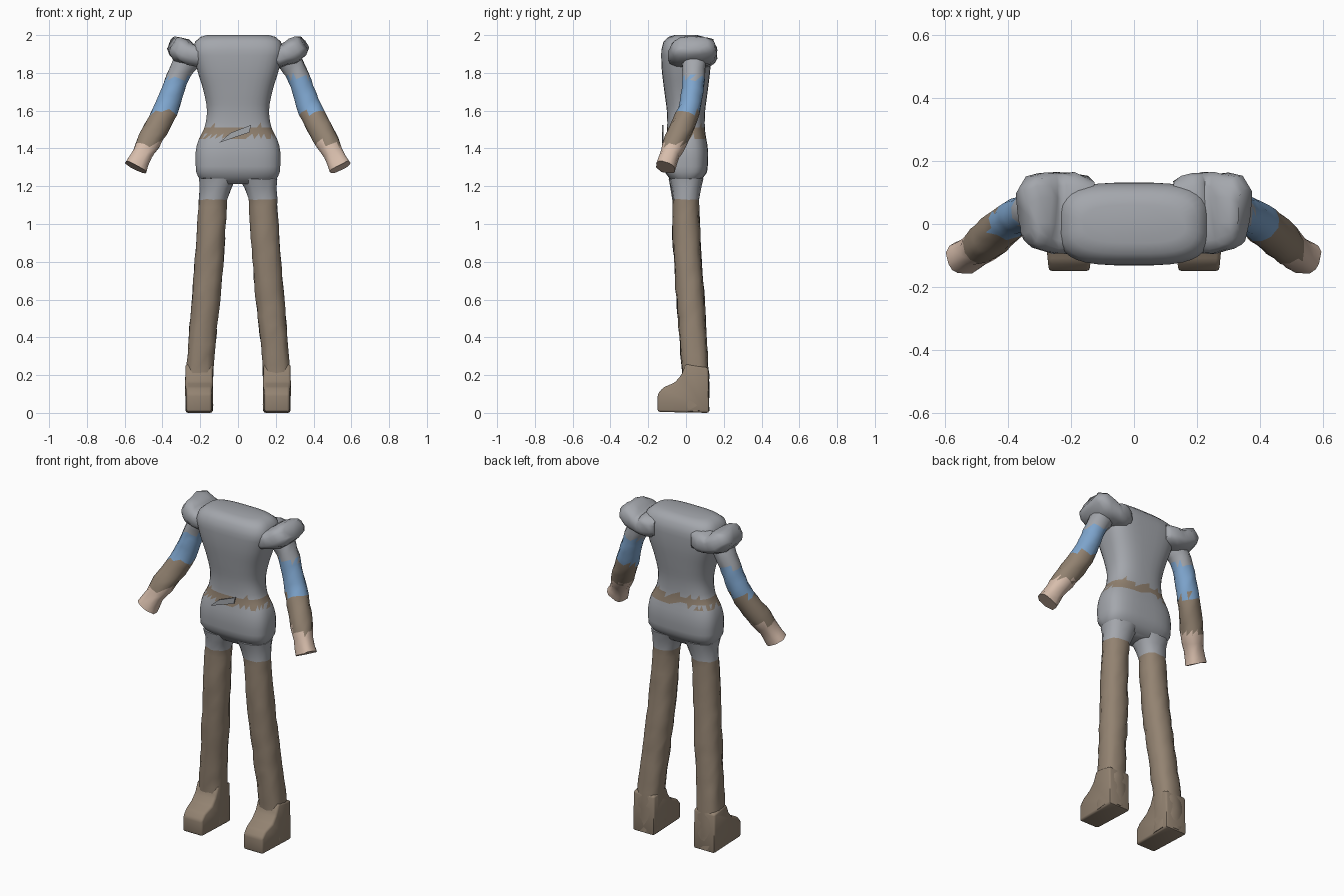
import bpy, bmesh, math, random
from mathutils import Vector

random.seed(4)
cube = bpy.data.objects.get("Cube")
if cube:
    bpy.data.objects.remove(cube)


def material(name, rgb):
    m = bpy.data.materials.new(name)
    m.use_nodes = True
    m.diffuse_color = (*rgb, 1)
    m.node_tree.nodes["Principled BSDF"].inputs["Base Color"].default_value = (*rgb, 1)
    return m


GREY = material("steel grey", (0.37, 0.385, 0.415))
BROWN = material("leather brown", (0.29, 0.225, 0.165))
BLUE = material("cloth blue", (0.21, 0.38, 0.62))
SKIN = material("skin", (0.68, 0.51, 0.41))


def finish(name, bm, mats, rule=None, angle=55):
    bmesh.ops.recalc_face_normals(bm, faces=bm.faces)
    if rule:
        for f in bm.faces:
            f.material_index = rule(f.calc_center_median())
    me = bpy.data.meshes.new(name)
    bm.to_mesh(me)
    bm.free()
    for m in mats:
        me.materials.append(m)
    ob = bpy.data.objects.new(name, me)
    bpy.context.collection.objects.link(ob)
    bpy.ops.object.select_all(action="DESELECT")
    ob.select_set(True)
    bpy.context.view_layer.objects.active = ob
    bpy.ops.object.shade_smooth_by_angle(angle=math.radians(angle))
    return ob


def spline(rows, step):
    """Resample rows of (x, y, z, half u, half v, squareness) smoothly."""
    out = []
    for i in range(len(rows) - 1):
        a, b, c, d = (rows[min(max(k, 0), len(rows) - 1)] for k in range(i - 1, i + 3))
        n = max(1, round((Vector(c[:3]) - Vector(b[:3])).length / step))
        for k in range(n):
            t = k / n
            out.append([q + t * (r - p + t * (2*p - 5*q + 4*r - s + t * (3*q - p - 3*r + s))) / 2
                        if n > 1 else q for p, q, r, s in zip(a, b, c, d)])
    return out + [list(rows[-1])]


def loft(name, rows, mats, rule=None, sides=16, step=0.05, flat=False, jitter=0.0, angle=55):
    rows = spline(rows, step)
    pts = [Vector(r[:3]) for r in rows]
    bm = bmesh.new()
    rings = []
    for i, (p, r) in enumerate(zip(pts, rows)):
        u, v = Vector((1, 0, 0)), Vector((0, 1, 0))
        if not flat:
            t = (pts[min(i + 1, len(pts) - 1)] - pts[max(i - 1, 0)]).normalized()
            v = (v - t * v.dot(t)).normalized()
            u = v.cross(t)
        ring = []
        for k in range(sides):
            a = math.tau * (k + 0.5) / sides
            c, s = math.cos(a), math.sin(a)
            e = 2 / r[5]
            co = (p + u * math.copysign(abs(c) ** e, c) * r[3]
                  + v * math.copysign(abs(s) ** e, s) * r[4])
            co += Vector([random.uniform(-jitter, jitter) for _ in range(3)])
            ring.append(bm.verts.new(co))
        rings.append(ring)
    for a, b in zip(rings, rings[1:]):
        for k in range(sides):
            j = (k + 1) % sides
            bm.faces.new((a[k], a[j], b[j]))
            bm.faces.new((a[k], b[j], b[k]))
    bm.faces.new(rings[0])
    bm.faces.new(rings[-1])
    return finish(name, bm, mats, rule, angle)


def ragged(z):
    return z + random.uniform(-0.014, 0.014)


# Torso with waist, hips and a ragged belt
torso = [
    (0, 0, 1.212, 0.185, 0.07, 3), (0, 0, 1.25, 0.212, 0.095, 3),
    (0, 0, 1.275, 0.222, 0.112, 3.2), (0, 0, 1.38, 0.225, 0.118, 3),
    (0, 0, 1.45, 0.208, 0.108, 2.8), (0, 0, 1.51, 0.178, 0.1, 2.6),
    (0, 0, 1.6, 0.165, 0.102, 2.6), (0, 0, 1.7, 0.182, 0.115, 2.8),
    (0, 0, 1.82, 0.218, 0.129, 3.2), (0, 0, 1.92, 0.24, 0.131, 3.5),
    (0, 0, 1.965, 0.228, 0.12, 3.5), (0, 0, 1.99, 0.2, 0.095, 3.2),
    (0, 0, 2.0, 0.165, 0.06, 3),
]
loft("torso", torso, [GREY, BROWN], lambda c: int(1.458 < ragged(c.z) < 1.512),
     sides=32, step=0.034, flat=True, angle=60)

# Slanted grey shard on the front of the belt
bm = bmesh.new()
corners = [(-0.1, 1.43), (0.06, 1.485), (0.07, 1.525), (-0.04, 1.482)]
front = [bm.verts.new((x, -0.128, z)) for x, z in corners]
back = [bm.verts.new((x, -0.12, z)) for x, z in corners]
bm.faces.new(front)
bm.faces.new(back)
for k in range(4):
    j = (k + 1) % 4
    bm.faces.new((front[k], front[j], back[j], back[k]))
finish("belt_shard", bm, [GREY], angle=30)


def arm_colour(c):
    z = ragged(c.z)
    return 0 if z > 1.775 else 1 if z > 1.595 else 2 if z > 1.425 else 3


for side, s in (("left", 1), ("right", -1)):
    # Arm: shoulder, sleeve, forearm guard and hand
    arm = [
        (0.22, 0.035, 1.93, 0.07, 0.07, 2), (0.275, 0.04, 1.86, 0.068, 0.065, 2),
        (0.322, 0.04, 1.77, 0.059, 0.06, 2), (0.385, 0.015, 1.6, 0.066, 0.06, 2),
        (0.47, -0.055, 1.44, 0.063, 0.062, 2.2), (0.505, -0.085, 1.37, 0.053, 0.052, 2.4),
        (0.542, -0.108, 1.3, 0.06, 0.05, 3),
    ]
    loft(side + "_arm", [(s * r[0], *r[1:]) for r in arm], [GREY, BLUE, BROWN, SKIN],
         arm_colour, sides=12, step=0.04, jitter=0.003, angle=60)

    # Flared shoulder guard
    guard = [
        (0.14, 0.03, 1.895, 0.06, 0.11, 3), (0.19, 0.035, 1.895, 0.066, 0.128, 3.2),
        (0.245, 0.035, 1.895, 0.06, 0.13, 3), (0.3, 0.042, 1.922, 0.066, 0.122, 3),
        (0.332, 0.045, 1.945, 0.055, 0.108, 3), (0.352, 0.042, 1.957, 0.038, 0.075, 3),
    ]
    loft(side + "_shoulder_guard", [(s * r[0], *r[1:]) for r in guard], [GREY],
         sides=16, step=0.03, jitter=0.004, angle=60)

    # Leg, grey at the top of the thigh
    leg = [
        (0.205, 0.05, 0.01, 0.073, 0.073, 4), (0.204, 0.05, 0.2, 0.072, 0.072, 3),
        (0.187, 0.035, 0.42, 0.074, 0.073, 2.4), (0.165, 0.02, 0.65, 0.077, 0.075, 2.2),
        (0.145, 0.003, 0.92, 0.077, 0.073, 2.2), (0.131, 0, 1.13, 0.077, 0.071, 2.2),
        (0.118, 0, 1.19, 0.085, 0.08, 2.3), (0.108, 0, 1.24, 0.1, 0.092, 2.5),
    ]
    loft(side + "_leg", [(s * r[0], *r[1:]) for r in leg], [GREY, BROWN],
         lambda c: int(ragged(c.z) < 1.135), sides=14, step=0.05, flat=True, jitter=0.003)

    # Foot: side profile extruded across, narrowing at the toe
    profile = [(-0.15, 0.005), (-0.15, 0.1), (-0.12, 0.135), (-0.06, 0.16),
               (-0.025, 0.2), (0.0, 0.26), (0.118, 0.24), (0.123, 0)]
    bm = bmesh.new()
    rows = []
    for e in (-1, 1):
        rows.append([bm.verts.new((s * 0.206 + e * (0.066 if y < -0.1 else 0.072), y, z))
                     for y, z in profile])
        bm.faces.new(rows[-1])
    for k in range(len(profile)):
        j = (k + 1) % len(profile)
        bm.faces.new((rows[0][k], rows[0][j], rows[1][j], rows[1][k]))
    bmesh.ops.recalc_face_normals(bm, faces=bm.faces)
    bmesh.ops.bevel(bm, geom=bm.edges[:], offset=0.012, segments=2, profile=0.5, affect="EDGES")
    finish(side + "_foot", bm, [BROWN], angle=45)
